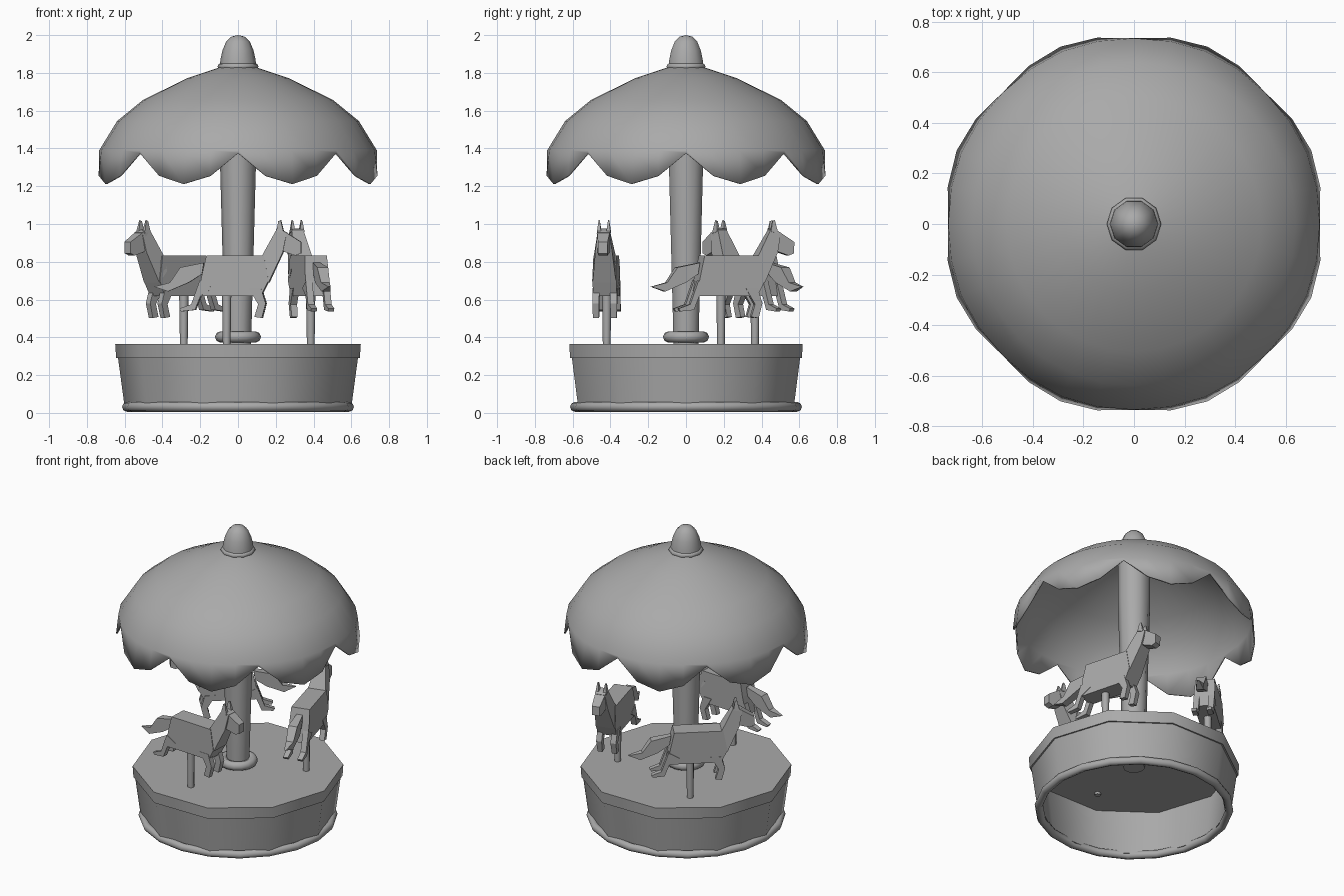
import bpy, bmesh, math
from mathutils import Matrix, Vector

if "Cube" in bpy.data.objects:
    bpy.data.objects.remove(bpy.data.objects["Cube"])

grey = bpy.data.materials.new("plain grey")
grey.diffuse_color = (0.4, 0.4, 0.4, 1)
grey.use_nodes = True
grey.node_tree.nodes["Principled BSDF"].inputs["Base Color"].default_value = grey.diffuse_color


def make(name, bm, smooth=None):
    bmesh.ops.remove_doubles(bm, verts=bm.verts, dist=1e-5)
    bmesh.ops.recalc_face_normals(bm, faces=bm.faces)
    me = bpy.data.meshes.new(name)
    bm.to_mesh(me)
    bm.free()
    me.materials.append(grey)
    ob = bpy.data.objects.new(name, me)
    bpy.context.collection.objects.link(ob)
    if smooth:
        bpy.ops.object.select_all(action='DESELECT')
        ob.select_set(True)
        bpy.context.view_layer.objects.active = ob
        bpy.ops.object.shade_smooth_by_angle(angle=math.radians(smooth))
    return ob


def lathe(name, profile, sides, smooth=None, closed=False, at=(0, 0)):
    """Turn a radius/height profile around the z axis."""
    bm = bmesh.new()
    rings = []
    for r, z in profile:
        if r == 0:
            rings.append([bm.verts.new((at[0], at[1], z))] * sides)
        else:
            rings.append([bm.verts.new((at[0] + r * math.cos(2 * math.pi * i / sides),
                                        at[1] + r * math.sin(2 * math.pi * i / sides), z))
                          for i in range(sides)])
    pairs = list(zip(rings, rings[1:]))
    if closed:
        pairs.append((rings[-1], rings[0]))
    for a, b in pairs:
        for i in range(sides):
            j = (i + 1) % sides
            face = list(dict.fromkeys([a[i], a[j], b[j], b[i]]))
            if len(face) > 2:
                bm.faces.new(face)
    return make(name, bm, smooth)


def torus(name, major, minor, z, sides, steps=8):
    prof = [(major + minor * math.cos(2 * math.pi * k / steps),
             z + minor * math.sin(2 * math.pi * k / steps)) for k in range(steps)]
    return lathe(name, prof, sides, 60, closed=True)


# Hollow ten-sided base, foot ring, centre pole and its collar
lathe("base", [(0.60, 0.03), (0.635, 0.29), (0.645, 0.29), (0.65, 0.365), (0, 0.365),
               (0, 0.345), (0.62, 0.345), (0.585, 0.03)], 10, 40, closed=True)
torus("foot_ring", 0.588, 0.026, 0.032, 20)
lathe("centre_pole", [(0, 0.32), (0.068, 0.32), (0.1, 1.5), (0.1, 1.84), (0, 1.84)], 10, 40)
torus("pole_collar", 0.092, 0.03, 0.402, 16)

# Finial on top
torus("finial_ring", 0.09, 0.018, 1.834, 10)
lathe("finial", [(0.097, 1.835), (0.093, 1.87), (0.082, 1.92), (0.063, 1.965),
                 (0.035, 1.992), (0, 2.0)], 10, 60)

# Scalloped canopy: the lowest ring rises and falls eight times
SEG = 32
bm = bmesh.new()
rows = [(0.05, 1.835), (0.10, 1.828), (0.27, 1.772), (0.505, 1.655), (0.64, 1.545)]
edge = {0: (0.736, 1.375), 1: (0.752, 1.255), 2: (0.76, 1.212), 3: (0.752, 1.255)}
grid = []
for k in range(7):
    ring = []
    for i in range(SEG):
        a = 2 * math.pi * i / SEG
        if k < 5:
            r, z = rows[k]
        elif k == 5:
            r, z = 0.735 + 0.005 * math.sin(4 * a) ** 2, 1.39
        else:
            r, z = edge[i % 4]
        ring.append(bm.verts.new((r * math.cos(a), r * math.sin(a), z)))
    grid.append(ring)
for a, b in zip(grid, grid[1:]):
    for i in range(SEG):
        j = (i + 1) % SEG
        bm.faces.new((a[i], a[j], b[j], b[i]))
canopy = make("canopy", bm, 40)
thick = canopy.modifiers.new("thickness", 'SOLIDIFY')
thick.thickness = 0.01
thick.offset = -1


def prism(name, pts, place, y=0.0):
    """Side outline of (x, z, half width) points given thickness across y."""
    bm = bmesh.new()
    sides = [[bm.verts.new(place @ Vector((x, y + s * w, z))) for x, z, w in pts]
             for s in (1, -1)]
    bm.faces.new(sides[0])
    bm.faces.new(sides[1][::-1])
    n = len(pts)
    for i in range(n):
        j = (i + 1) % n
        bm.faces.new((sides[0][i], sides[1][i], sides[1][j], sides[0][j]))
    return make(name, bm)


def horse(x, y, heading):
    place = Matrix.Translation((x, y, 0)) @ Matrix.Rotation(math.radians(heading), 4, 'Z')
    prism("horse_body", [(-0.15, 0.62, .06), (-0.125, 0.745, .065), (-0.105, 0.832, .06),
                         (0.2, 0.832, .06), (0.225, 0.70, .065), (0.185, 0.62, .06)], place)
    prism("horse_neck", [(0.225, 0.69, .062), (0.17, 0.75, .062), (0.19, 0.832, .058),
                         (0.265, 0.97, .03), (0.32, 0.955, .032), (0.30, 0.85, .045)], place)
    prism("horse_head", [(0.262, 0.975, .03), (0.30, 0.965, .034), (0.395, 0.905, .026),
                         (0.395, 0.845, .024), (0.365, 0.833, .024), (0.285, 0.86, .036)], place)
    for s in (1, -1):
        prism("horse_ear", [(0.265, 0.96, .012), (0.275, 1.015, .004), (0.288, 1.02, .003),
                            (0.305, 0.95, .012)], place, s * 0.025)
        prism("horse_front_leg", [(0.12, 0.66, .018), (0.17, 0.575, .018), (0.15, 0.508, .016),
                                  (0.19, 0.502, .016), (0.21, 0.58, .018), (0.185, 0.66, .018)],
              place, s * 0.047)
        prism("horse_hind_leg", [(-0.14, 0.70, .018), (-0.185, 0.575, .018), (-0.248, 0.552, .016),
                                 (-0.238, 0.537, .016), (-0.165, 0.545, .018),
                                 (-0.135, 0.62, .018), (-0.07, 0.66, .018)], place, s * 0.047)
    prism("horse_tail", [(-0.12, 0.795, .02), (-0.245, 0.77, .03), (-0.30, 0.69, .024),
                         (-0.385, 0.668, .006), (-0.31, 0.643, .024), (-0.20, 0.69, .03),
                         (-0.13, 0.735, .02)], place)
    lathe("horse_pole", [(0, 0.33), (0.02, 0.33), (0.025, 0.66), (0, 0.66)], 8, 50, at=(x, y))


# Three horses running round the pole
horse(-0.06, -0.42, -3)
horse(0.385, 0.185, 105)
horse(-0.287, 0.365, 221)
